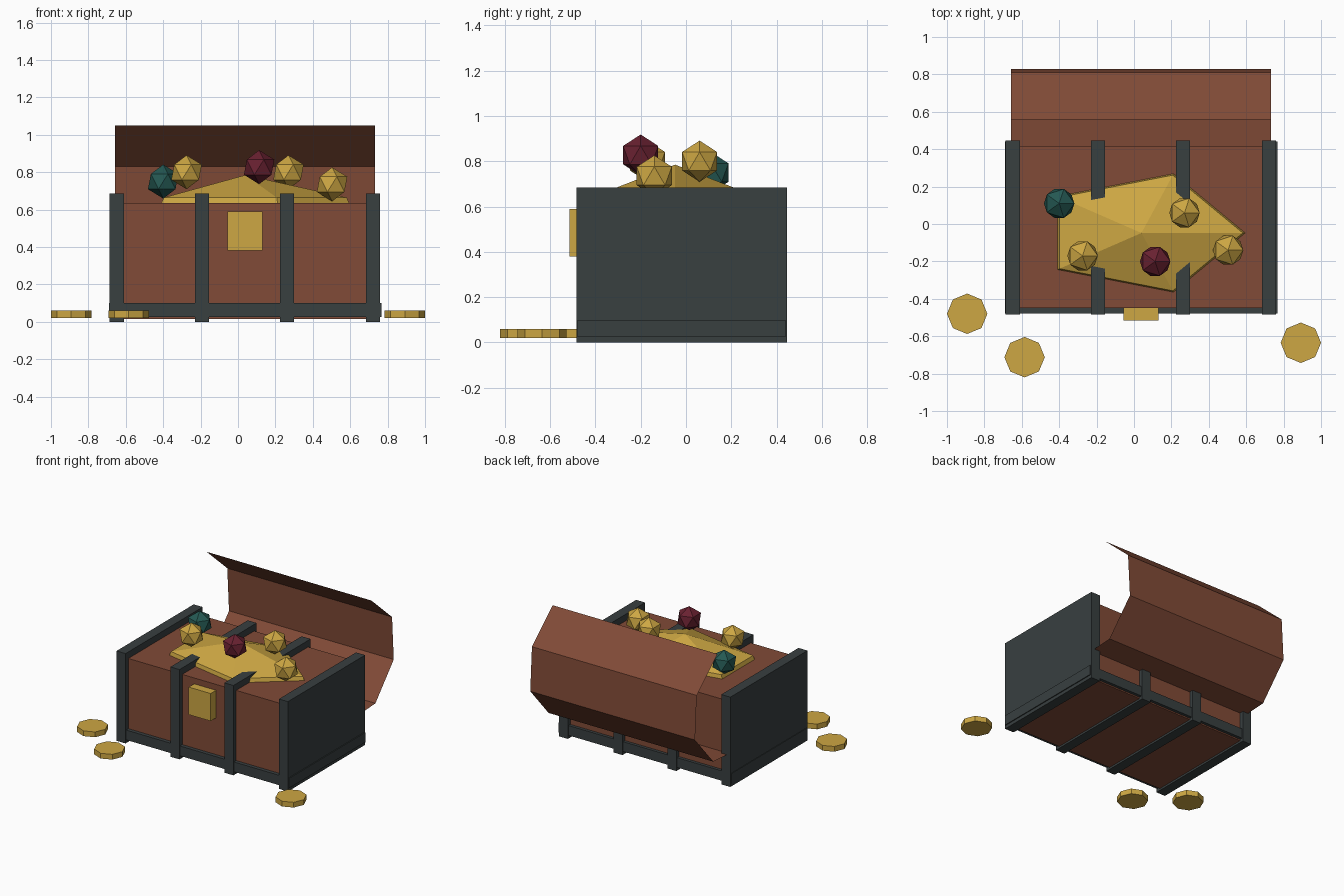
import bpy
import bmesh
import math
from mathutils import Matrix, Vector

old = bpy.data.objects.get("Cube")
if old:
    bpy.data.objects.remove(old, do_unlink=True)


def material(name, rgb):
    mat = bpy.data.materials.new(name)
    mat.use_nodes = True
    mat.diffuse_color = (*rgb, 1)
    mat.node_tree.nodes["Principled BSDF"].inputs["Base Color"].default_value = (*rgb, 1)
    return mat


WOOD = material("brown wood", (0.22, 0.07, 0.038))
IRON = material("dark iron", (0.04, 0.05, 0.051))
GOLD = material("gold", (0.61, 0.385, 0.056))
RUBY = material("dark red", (0.14, 0.015, 0.03))
TEAL = material("deep teal", (0.018, 0.098, 0.085))


def finish(name, bm, mat):
    mesh = bpy.data.meshes.new(name)
    bm.to_mesh(mesh)
    bm.free()
    mesh.materials.append(mat)
    obj = bpy.data.objects.new(name, mesh)
    bpy.context.collection.objects.link(obj)
    return obj


def box(name, low, high, mat):
    low, high = Vector(low), Vector(high)
    bm = bmesh.new()
    place = Matrix.Translation((low + high) / 2) @ Matrix.Diagonal((*(high - low), 1))
    bmesh.ops.create_cube(bm, size=1, matrix=place)
    return finish(name, bm, mat)


def gem(name, centre, mat):
    bm = bmesh.new()
    bmesh.ops.create_icosphere(bm, subdivisions=1, radius=0.091,
                               matrix=Matrix.Translation(centre))
    finish(name, bm, mat)


def coin(name, x, y):
    bm = bmesh.new()
    bmesh.ops.create_cone(bm, cap_ends=True, segments=8, radius1=0.108, radius2=0.108,
                          depth=0.04, matrix=Matrix.Translation((x, y, 0.04)))
    finish(name, bm, GOLD)


# Chest body, base trim and lock
box("chest_body", (-0.655, -0.45, 0.015), (0.735, 0.417, 0.635), WOOD)
box("base_trim", (-0.69, -0.478, 0.025), (0.767, 0.44, 0.1), IRON)
box("lock_plate", (-0.055, -0.515, 0.38), (0.13, -0.44, 0.59), GOLD)

# Iron bands wrapping the chest
for i, x in enumerate((-0.648, -0.193, 0.262, 0.722)):
    box(f"iron_band_{i + 1}", (x - 0.038, -0.484, 0), (x + 0.038, 0.446, 0.685), IRON)

# Open lid: thin half-octagon shell tipped behind the chest
bm = bmesh.new()
y, z = 0.56, 1.05
angle = math.radians(-41.5)
previous = None
for step in range(5):
    pair = [bm.verts.new((x, y, z)) for x in (-0.657, 0.733)]
    if previous:
        bm.faces.new((previous[0], pair[0], pair[1], previous[1]))
    previous = pair
    y += 0.333 * math.cos(angle)
    z += 0.333 * math.sin(angle)
    angle -= math.radians(45)
bmesh.ops.recalc_face_normals(bm, faces=bm.faces)
finish("open_lid", bm, WOOD)

# Treasure heap: five-sided pyramid with a short flared rim
bm = bmesh.new()
apex = bm.verts.new((0.04, -0.048, 0.785))


def ring(scale, height):
    return [bm.verts.new((0.04 + 0.55 * scale * math.cos(a),
                          -0.048 + 0.33 * scale * math.sin(a), height))
            for a in (math.tau * k / 5 for k in range(5))]


rim, base = ring(0.985, 0.664), ring(1.02, 0.62)
for k in range(5):
    n = (k + 1) % 5
    bm.faces.new((apex, rim[k], rim[n]))
    bm.faces.new((rim[k], base[k], base[n], rim[n]))
bm.faces.new(base[::-1])
finish("treasure_heap", bm, GOLD)

# Nuggets and jewels
for i, centre in enumerate(((-0.275, -0.17, 0.8), (0.27, 0.06, 0.8), (0.503, -0.14, 0.735))):
    gem(f"gold_nugget_{i + 1}", centre, GOLD)
gem("red_jewel", (0.113, -0.2, 0.827), RUBY)
gem("teal_jewel", (-0.4, 0.11, 0.75), TEAL)

# Loose coins on the ground
for i, (x, y) in enumerate(((-0.892, -0.48), (-0.585, -0.712), (0.892, -0.635))):
    coin(f"coin_{i + 1}", x, y)
